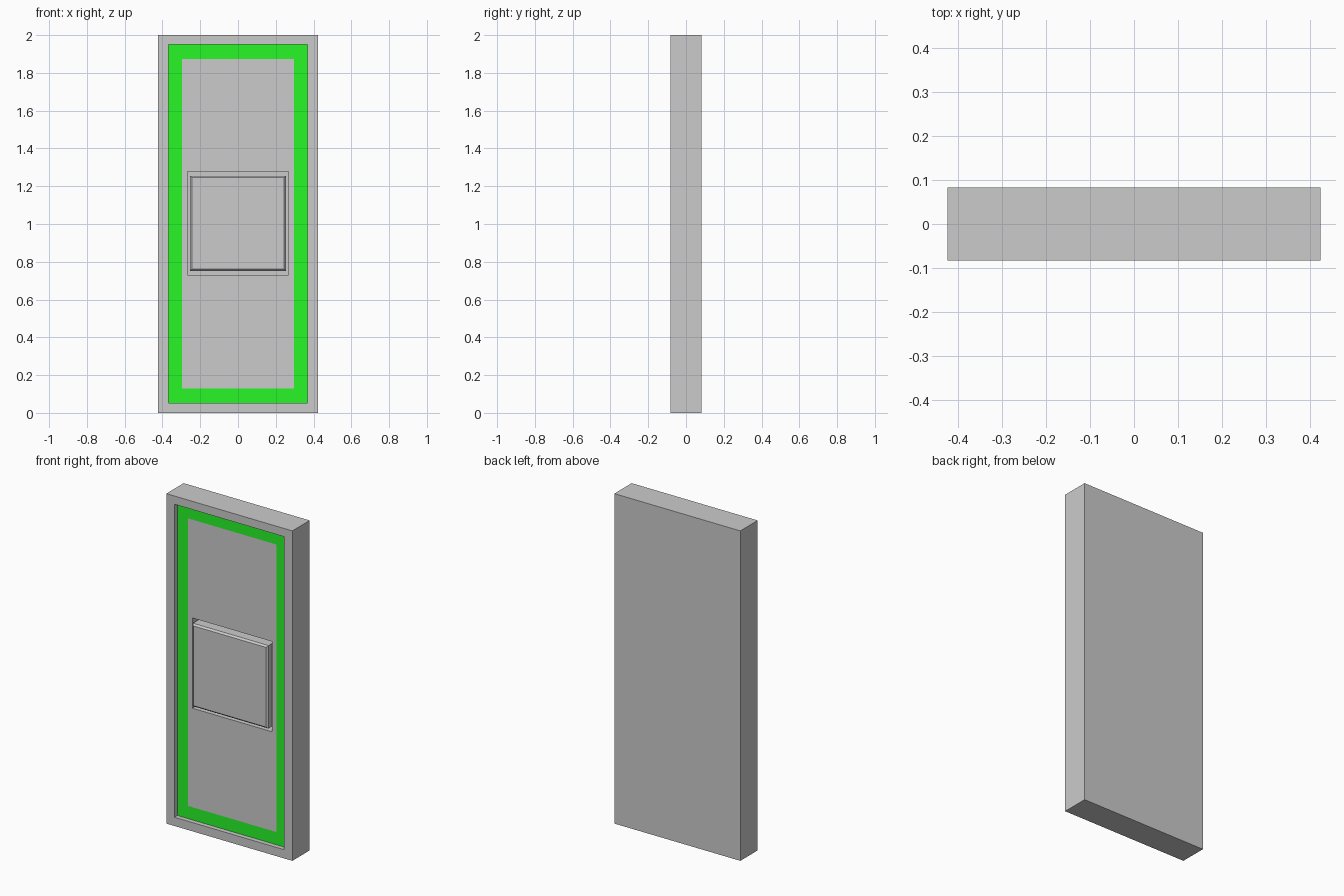
import bpy, bmesh

if "Cube" in bpy.data.objects:
    bpy.data.objects.remove(bpy.data.objects["Cube"])

FRONT = -0.083       # front plane of the frame
BACK = 0.083
FLOOR = FRONT + 0.028  # recessed face
POCKET = FRONT + 0.10  # bottom of the central pocket


def nested_rects(name, rects, cap_start=False, cap_end=False, material=None):
    """Bridge a chain of rectangles (half width, z low, z high, y)."""
    bm = bmesh.new()
    loops = [[bm.verts.new(p) for p in ((-w, y, a), (w, y, a), (w, y, b), (-w, y, b))]
             for w, a, b, y in rects]
    for outer, inner in zip(loops, loops[1:]):
        for i in range(4):
            j = (i + 1) % 4
            bm.faces.new((outer[i], outer[j], inner[j], inner[i]))
    if cap_start:
        bm.faces.new(loops[0][::-1])
    if cap_end:
        bm.faces.new(loops[-1])
    mesh = bpy.data.meshes.new(name)
    bm.to_mesh(mesh)
    bm.free()
    obj = bpy.data.objects.new(name, mesh)
    bpy.context.collection.objects.link(obj)
    if material:
        mesh.materials.append(material)
    return obj


green = bpy.data.materials.new("green")
green.diffuse_color = (0.02, 0.92, 0.02, 1)
green.use_nodes = True
green.node_tree.nodes["Principled BSDF"].inputs["Base Color"].default_value = green.diffuse_color

recess = (0.368, 0.053, 1.95)
inner = (0.297, 0.13, 1.873)
pocket = (0.267, 0.73, 1.277)

# Outer slab with the step down into the recess
nested_rects("outer_frame", [
    (0.4225, 0, 2, BACK), (0.4225, 0, 2, FRONT),
    (*recess, FRONT), (*recess, FLOOR)], cap_start=True)

# Green band around the recessed face
nested_rects("green_border", [(*recess, FLOOR), (*inner, FLOOR)], material=green)

# Recessed face with the square pocket
nested_rects("recessed_face", [
    (*inner, FLOOR), (*pocket, FLOOR), (*pocket, POCKET)], cap_end=True)

# Raised square plate with chamfered edges
nested_rects("square_plate", [
    (0.254, 0.752, 1.255, POCKET), (0.254, 0.752, 1.255, FRONT + 0.013),
    (0.244, 0.762, 1.245, FRONT + 0.003)], cap_end=True)
